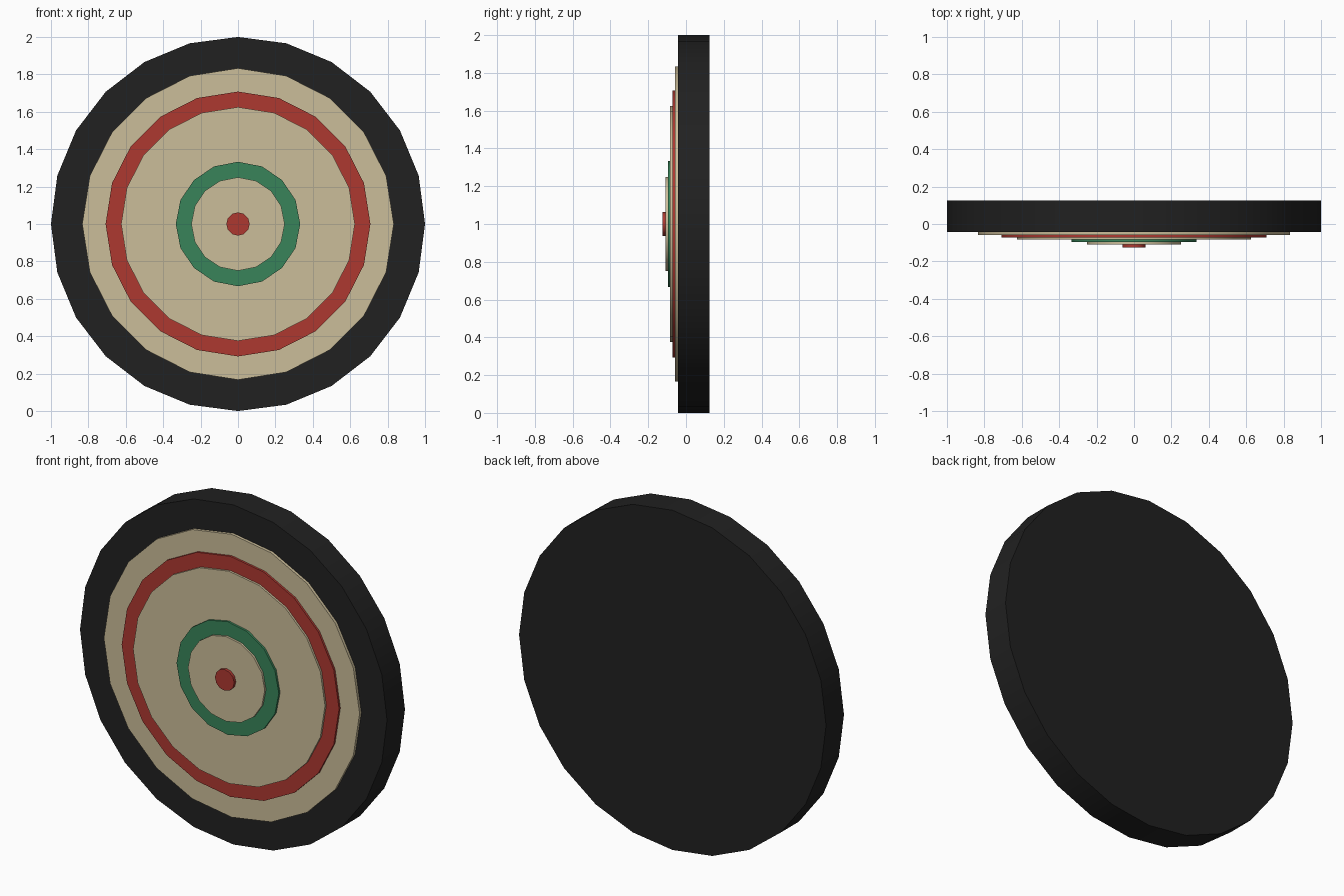
import bpy
from math import radians

if "Cube" in bpy.data.objects:
    bpy.data.objects.remove(bpy.data.objects["Cube"])


def paint(name, rgb):
    m = bpy.data.materials.new(name)
    m.diffuse_color = (*rgb, 1)
    m.use_nodes = True
    m.node_tree.nodes["Principled BSDF"].inputs["Base Color"].default_value = m.diffuse_color
    return m


BLACK = paint("black", (0.015, 0.015, 0.015))
CREAM = paint("cream", (0.60, 0.51, 0.32))
RED = paint("red", (0.42, 0.04, 0.03))
GREEN = paint("green", (0.04, 0.23, 0.10))


def disc(name, radius, front, back, sides, mat):
    """Upright disc facing -y, centred at z = 1."""
    bpy.ops.mesh.primitive_cylinder_add(
        vertices=sides, radius=radius, depth=back - front,
        location=(0, (front + back) / 2, 1), rotation=(radians(90), 0, 0))
    ob = bpy.context.object
    ob.name = name
    ob.data.materials.append(mat)
    bpy.ops.object.transform_apply(location=False, rotation=True, scale=True)
    bpy.ops.object.shade_smooth_by_angle(angle=radians(35))


# Thick backing board
y = -0.0417
disc("backing_board", 1.0, y, 0.125, 24, BLACK)

# Thin target discs stacked towards the front, each slightly sunk into the last
layers = [
    ("outer_field", 0.833, 0.0167, 20, CREAM),
    ("outer_ring", 0.708, 0.0125, 20, RED),
    ("middle_field", 0.625, 0.0125, 20, CREAM),
    ("inner_ring", 0.333, 0.0125, 16, GREEN),
    ("inner_field", 0.25, 0.0125, 16, CREAM),
    ("bullseye", 0.0625, 0.0166, 12, RED),
]
for name, radius, step, sides, mat in layers:
    disc(name, radius, y - step, y + 0.004, sides, mat)
    y -= step
